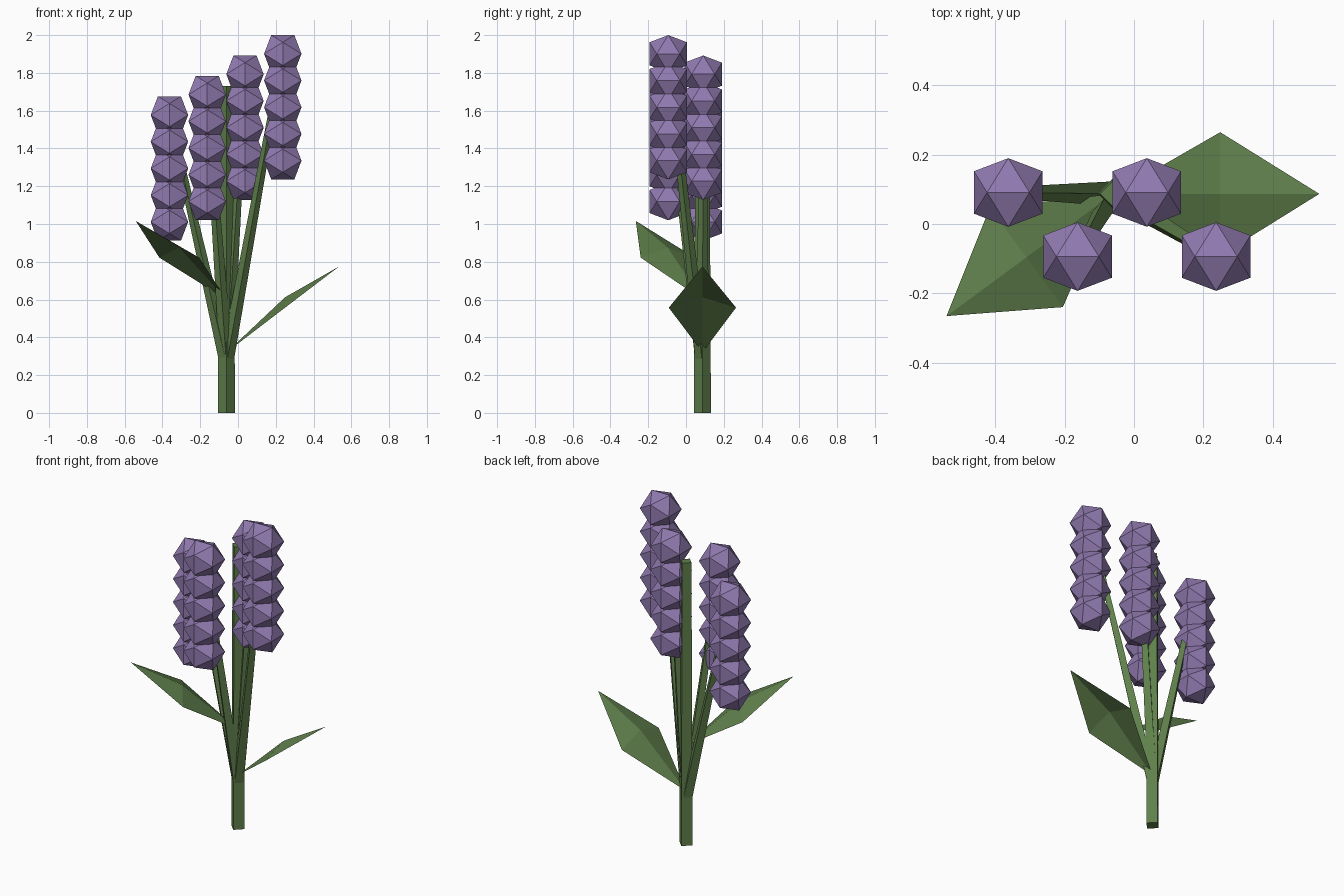
import bpy, bmesh
from math import pi, sin, cos, radians, sqrt
from mathutils import Vector, Matrix

cube = bpy.data.objects.get("Cube")
if cube:
    bpy.data.objects.remove(cube, do_unlink=True)


def material(name, rgb):
    mat = bpy.data.materials.new(name)
    mat.use_nodes = True
    color = (*rgb, 1)
    mat.diffuse_color = color
    bsdf = mat.node_tree.nodes["Principled BSDF"]
    bsdf.inputs["Base Color"].default_value = color
    bsdf.inputs["Roughness"].default_value = 0.9
    return mat


GREEN = material("leaf green", (0.117, 0.215, 0.072))
PURPLE = material("blossom purple", (0.283, 0.195, 0.434))


def finish(name, bm, mat):
    mesh = bpy.data.meshes.new(name)
    bm.to_mesh(mesh)
    bm.free()
    mesh.materials.append(mat)
    obj = bpy.data.objects.new(name, mesh)
    bpy.context.collection.objects.link(obj)
    return obj


def stalk(name, start, end, r_start, r_end):
    """Four-sided tapered rod between two points."""
    start, end = Vector(start), Vector(end)
    axis = end - start
    bm = bmesh.new()
    bmesh.ops.create_cone(bm, cap_ends=True, segments=4, radius1=r_start,
                          radius2=r_end, depth=axis.length)
    turn = Vector((0, 0, 1)).rotation_difference(axis).to_matrix().to_4x4()
    bm.transform(Matrix.Translation((start + end) / 2) @ turn)
    return finish(name, bm, GREEN)


def add_bud(bm, center, half):
    """Icosahedron standing on an edge, made as a hull of three crossed rectangles."""
    short = half / ((1 + sqrt(5)) / 2)
    verts = []
    for a in (-short, short):
        for b in (-half, half):
            for corner in ((a, 0, b), (b, a, 0), (0, b, a)):
                verts.append(bm.verts.new(Vector(center) + Vector(corner)))
    bmesh.ops.convex_hull(bm, input=verts)


def leaf(name, angle, z_base, z_side, z_ridge, z_tip):
    """Folded diamond blade growing out from the stem."""
    bm = bmesh.new()
    base, left, ridge, right, tip = [bm.verts.new(p) for p in (
        (0, 0, z_base), (0.31, 0.178, z_side), (0.31, 0, z_ridge),
        (0.31, -0.178, z_side), (0.596, 0, z_tip))]
    for tri in ((base, ridge, left), (base, right, ridge),
                (ridge, tip, left), (right, tip, ridge)):
        bm.faces.new(tri)
    bm.transform(Matrix.Translation((STEM_X, STEM_Y, 0))
                 @ Matrix.Rotation(radians(angle), 4, 'Z'))
    return finish(name, bm, GREEN)


STEM_X, STEM_Y = -0.061, 0.087
BUD, SPACING = 0.099, 0.1415

# Main stem
stalk("main_stem", (STEM_X, STEM_Y, 0), (STEM_X, STEM_Y, 1.73), 0.045, 0.037)

# Flower spikes, each on its own slanted branch
for i in range(4):
    x = -0.363 + 0.2 * i
    y = 0.091 if i % 2 == 0 else -0.094
    top = 1.676 + 0.108 * i - BUD
    stalk(f"branch_{i + 1}", (STEM_X, STEM_Y, 0.26), (x, y, top), 0.036, 0.016)
    bm = bmesh.new()
    for k in range(5):
        add_bud(bm, (x, y, top - SPACING * k), BUD)
    finish(f"flower_spike_{i + 1}", bm, PURPLE)

# Leaves
leaf("left_leaf", 0, 0.32, 0.557, 0.612, 0.775)
leaf("right_leaf", 216.3, 0.60, 0.822, 0.875, 1.016)
